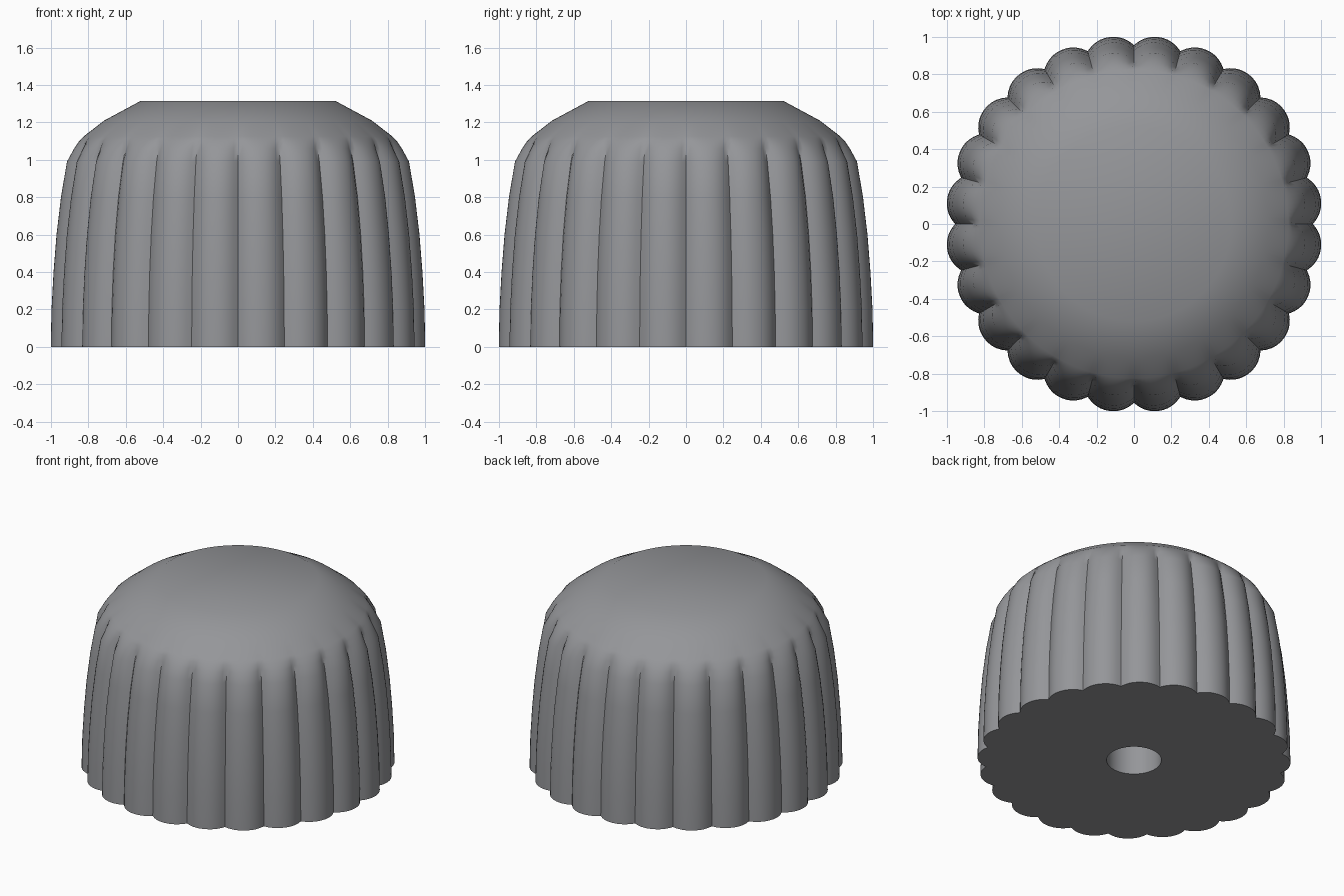
import bpy, bmesh, math

if "Cube" in bpy.data.objects:
    bpy.data.objects.remove(bpy.data.objects["Cube"])

LOBES, SEG = 24, 10
N = LOBES * SEG

# one flat grey
grey = bpy.data.materials.new("grey")
grey.diffuse_color = (0.30, 0.305, 0.32, 1)
grey.use_nodes = True
grey.node_tree.nodes["Principled BSDF"].inputs["Base Color"].default_value = grey.diffuse_color

bm = bmesh.new()


def ring(z, peak, groove):
    """Scalloped ring; grooves sit on every multiple of 15 degrees."""
    out = []
    for i in range(N):
        t = 2 * (i % SEG) / SEG - 1
        r = groove + (peak - groove) * (1 - abs(t) ** 2.2)
        a = 2 * math.pi * i / N
        out.append(bm.verts.new((r * math.cos(a), r * math.sin(a), z)))
    return out


# z, lobe radius, groove radius: hole, underside, fluted side, dome
profile = [(0.8, 0.176, 0.176), (0, 0.176, 0.176),
           (0, 1.008, 0.957), (0.2, 1.004, 0.954), (0.4, 0.993, 0.944),
           (0.6, 0.977, 0.928), (0.8, 0.953, 0.904), (0.99, 0.921, 0.870),
           (1.06, 0.882, 0.850), (1.1, 0.853, 0.842),
           (1.125, 0.825, 0.825), (1.21, 0.715, 0.715), (1.315, 0.52, 0.52)]
rings = [ring(*p) for p in profile]
for a, b in zip(rings, rings[1:]):
    for i in range(N):
        j = (i + 1) % N
        bm.faces.new((a[i], a[j], b[j], b[i]))

# close the flat top and the end of the hole
for r, z in ((rings[0], 0.8), (rings[-1], 1.315)):
    c = bm.verts.new((0, 0, z))
    for i in range(N):
        bm.faces.new((r[i], r[(i + 1) % N], c))

bmesh.ops.recalc_face_normals(bm, faces=bm.faces)
mesh = bpy.data.meshes.new("fluted_knob")
bm.to_mesh(mesh)
bm.free()
mesh.materials.append(grey)
knob = bpy.data.objects.new("fluted_knob", mesh)
bpy.context.collection.objects.link(knob)
bpy.context.view_layer.objects.active = knob
knob.select_set(True)
bpy.ops.object.shade_smooth_by_angle(angle=math.radians(40))
